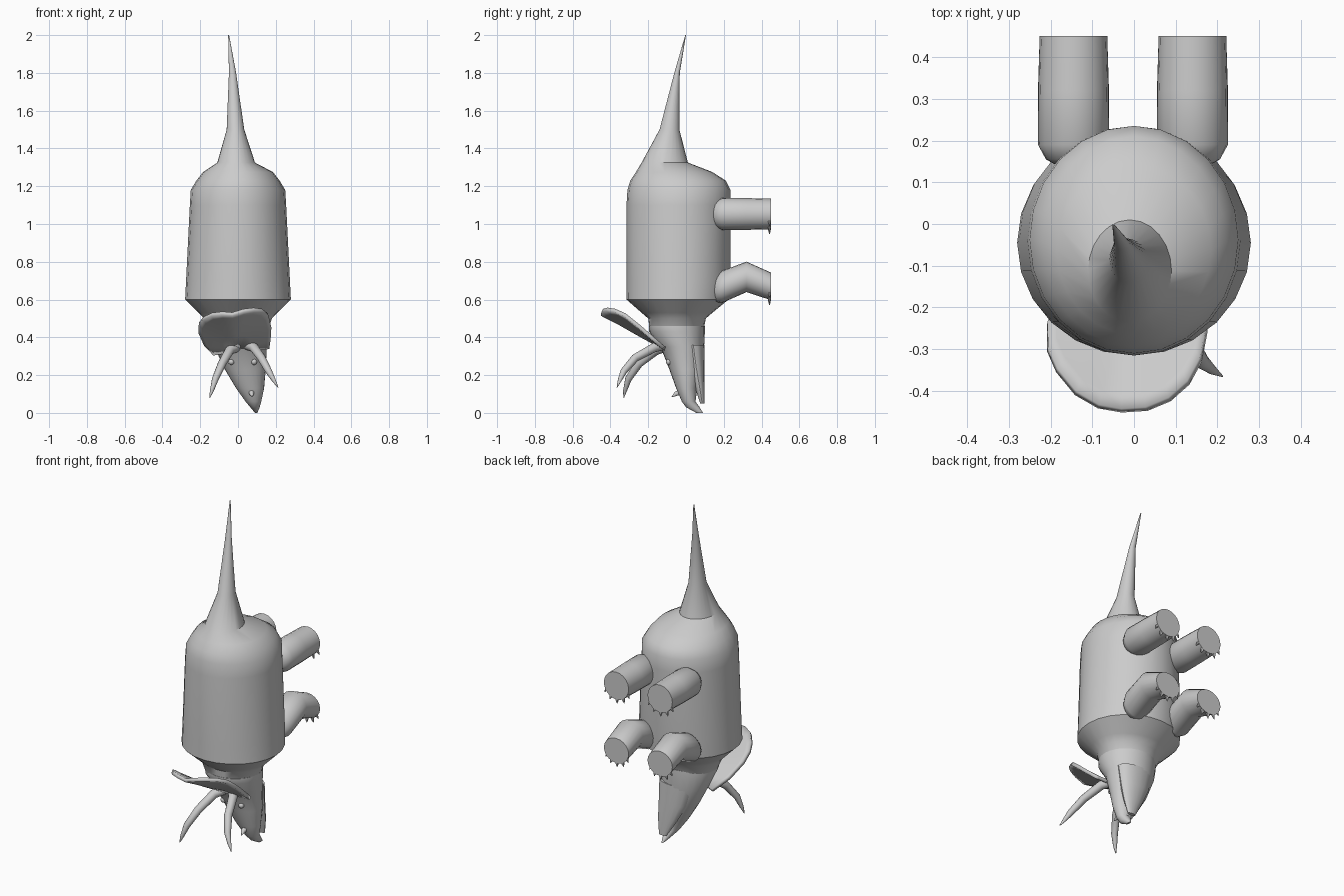
import bpy, bmesh, math
from mathutils import Vector

grey = bpy.data.materials.new("plain_grey")
grey.diffuse_color = (0.6, 0.6, 0.6, 1)


def finish(name, bm, angle=35):
    bmesh.ops.recalc_face_normals(bm, faces=bm.faces)
    me = bpy.data.meshes.new(name)
    bm.to_mesh(me)
    bm.free()
    me.materials.append(grey)
    ob = bpy.data.objects.new(name, me)
    bpy.context.collection.objects.link(ob)
    bpy.ops.object.select_all(action='DESELECT')
    ob.select_set(True)
    bpy.context.view_layer.objects.active = ob
    bpy.ops.object.shade_smooth_by_angle(angle=math.radians(angle))
    return ob


def loft(name, rings, axes=None, n=24, angle=35):
    """Skin ellipses (x, y, z, ru, rv); axes gives u, v or None to follow the path."""
    bm = bmesh.new()
    loops = []
    pts = [Vector(r[:3]) for r in rings]
    for i, r in enumerate(rings):
        if axes:
            u, v = Vector(axes[0]), Vector(axes[1])
        else:
            t = pts[min(i + 1, len(pts) - 1)] - pts[max(i - 1, 0)]
            u = t.cross(Vector((0, 0, 1))).normalized()
            v = t.cross(u).normalized()
        loops.append([bm.verts.new(pts[i] + u * r[3] * math.cos(2 * math.pi * k / n)
                                   + v * r[4] * math.sin(2 * math.pi * k / n)) for k in range(n)])
    for a, b in zip(loops, loops[1:]):
        for k in range(n):
            bm.faces.new((a[k], a[(k + 1) % n], b[(k + 1) % n], b[k]))
    bm.faces.new(loops[0])
    bm.faces.new(loops[-1])
    return finish(name, bm, angle)


def spans(rows):
    """Rows of (z, xmin, xmax, ymin, ymax) to ellipse rings."""
    return [((a + b) / 2, (c + d) / 2, z, (b - a) / 2, (d - c) / 2) for z, a, b, c, d in rows]


XY = ((1, 0, 0), (0, 1, 0))
XZ = ((1, 0, 0), (0, 0, 1))

# body with neck and tail
loft("body_and_tail", spans([
    (0.42, -0.14, 0.15, -0.19, 0.09),
    (0.50, -0.18, 0.18, -0.20, 0.105),
    (0.53, -0.21, 0.21, -0.235, 0.14),
    (0.60, -0.28, 0.28, -0.315, 0.225),
    (0.70, -0.275, 0.275, -0.315, 0.235),
    (1.10, -0.255, 0.255, -0.315, 0.235),
    (1.18, -0.25, 0.25, -0.31, 0.235),
    (1.23, -0.22, 0.22, -0.295, 0.21),
    (1.275, -0.185, 0.185, -0.265, 0.14),
    (1.325, -0.11, 0.09, -0.235, 0.01),
    (1.50, -0.06, 0.033, -0.14, -0.035),
    (1.80, -0.048, -0.010, -0.062, -0.033),
    (2.00, -0.052, -0.047, -0.004, 0.0)]), XY, angle=40)

# head, leaning to one side, ending in a hooked beak
loft("head", spans([
    (0.46, -0.15, 0.165, -0.197, 0.10),
    (0.43, -0.15, 0.165, -0.195, 0.10),
    (0.35, -0.125, 0.152, -0.135, 0.096),
    (0.23, -0.07, 0.147, -0.088, 0.085),
    (0.13, -0.01, 0.138, -0.052, 0.06),
    (0.06, 0.04, 0.123, -0.022, 0.05),
    (0.03, 0.065, 0.115, 0.0, 0.072),
    (0.0, 0.09, 0.102, 0.055, 0.09)]), XY, angle=40)
loft("lower_jaw", spans([
    (0.36, -0.09, 0.14, -0.02, 0.097),
    (0.24, -0.045, 0.135, 0.01, 0.098),
    (0.14, 0.01, 0.13, 0.045, 0.098),
    (0.05, 0.065, 0.115, 0.075, 0.097)]), XY, n=16)

# neck frill: curved fan spread from the back of the head
outline = [(-0.13, -0.06), (-0.18, -0.15), (-0.208, -0.24), (-0.207, -0.30), (-0.185, -0.35),
           (-0.14, -0.405), (-0.085, -0.437), (-0.03, -0.447), (0.03, -0.443), (0.085, -0.42),
           (0.13, -0.38), (0.16, -0.325), (0.175, -0.25), (0.172, -0.18), (0.165, -0.12)]


def frill_z(x, y):
    d = x + 0.03
    curl = max(0, min(1, (-0.12 - y) / 0.22))
    return 0.525 - 0.545 * (y + 0.45) + (0.27 * abs(d) + 0.08 * d) * curl


bm = bmesh.new()
rows = []
for s in (0.1, 0.4, 0.7, 0.9, 1.0):
    row = []
    for x, y in outline:
        px, py = x * s, -0.10 + (y + 0.10) * s
        row.append(bm.verts.new((px, py, frill_z(px, py))))
    rows.append(row)
for a, b in zip(rows, rows[1:]):
    for k in range(len(outline) - 1):
        bm.faces.new((a[k], a[k + 1], b[k + 1], b[k]))
frill = finish("neck_frill", bm)
mod = frill.modifiers.new("thickness", 'SOLIDIFY')
mod.thickness = 0.02
mod.offset = 0

# brow horns
loft("left_brow_horn", [(0.01, -0.09, 0.36, .03, .03), (-0.045, -0.16, 0.33, .025, .025),
                        (-0.085, -0.25, 0.26, .022, .022), (-0.12, -0.305, 0.18, .018, .018),
                        (-0.138, -0.322, 0.12, .011, .011), (-0.15, -0.33, 0.08, .002, .002)], n=12)
loft("right_brow_horn", [(0.03, -0.09, 0.37, .03, .03), (0.085, -0.17, 0.345, .025, .025),
                         (0.125, -0.27, 0.29, .022, .022), (0.163, -0.33, 0.22, .018, .018),
                         (0.188, -0.35, 0.175, .011, .011), (0.212, -0.365, 0.135, .002, .002)], n=12)

# eyes and small nose horn
for side, x, y in (("left", -0.035, -0.085), ("right", 0.085, -0.09)):
    bm = bmesh.new()
    bmesh.ops.create_uvsphere(bm, u_segments=12, v_segments=8, radius=0.016)
    bmesh.ops.translate(bm, verts=bm.verts, vec=(x, y, 0.27))
    finish(side + "_eye", bm)
loft("nose_horn", [(0.07, -0.01, 0.12, .018, .018), (0.072, -0.055, 0.10, .012, .012),
                   (0.075, -0.075, 0.085, .002, .002)], n=10)


# legs with claws along the lower rim of each foot
def leg(name, x, path):
    loft(name, [(x, y, z, r, r * k) for y, z, r, k in path], XZ, n=20, angle=50)
    y, z, r, k = path[-1]
    for i in range(5):
        a = math.radians(-150 + 30 * i)
        out = Vector((math.cos(a), 0, math.sin(a)))
        c = Vector((x, y - 0.008, z)) + out * r * k * 0.93
        tip = c + out * 0.018 + Vector((0, 0, -0.014))
        loft(f"{name}_claw_{i + 1}", [(*c, .013, .008), (*c.lerp(tip, 0.5), .008, .006),
                                      (*tip, .001, .001)], XY, n=8)


for side, x in (("left", -0.145), ("right", 0.14)):
    leg(side + "_hind_leg", x, [(0.14, 1.05, .04, 1), (0.155, 1.05, .066, 1), (0.19, 1.053, .085, 1),
                                (0.32, 1.053, .084, 1), (0.45, 1.053, .081, 1)])
    leg(side + "_front_leg", x, [(0.145, 0.65, .045, 1), (0.16, 0.655, .068, 1), (0.19, 0.667, .085, 1),
                                 (0.32, 0.72, .085, .95), (0.45, 0.67, .081, .9)])
